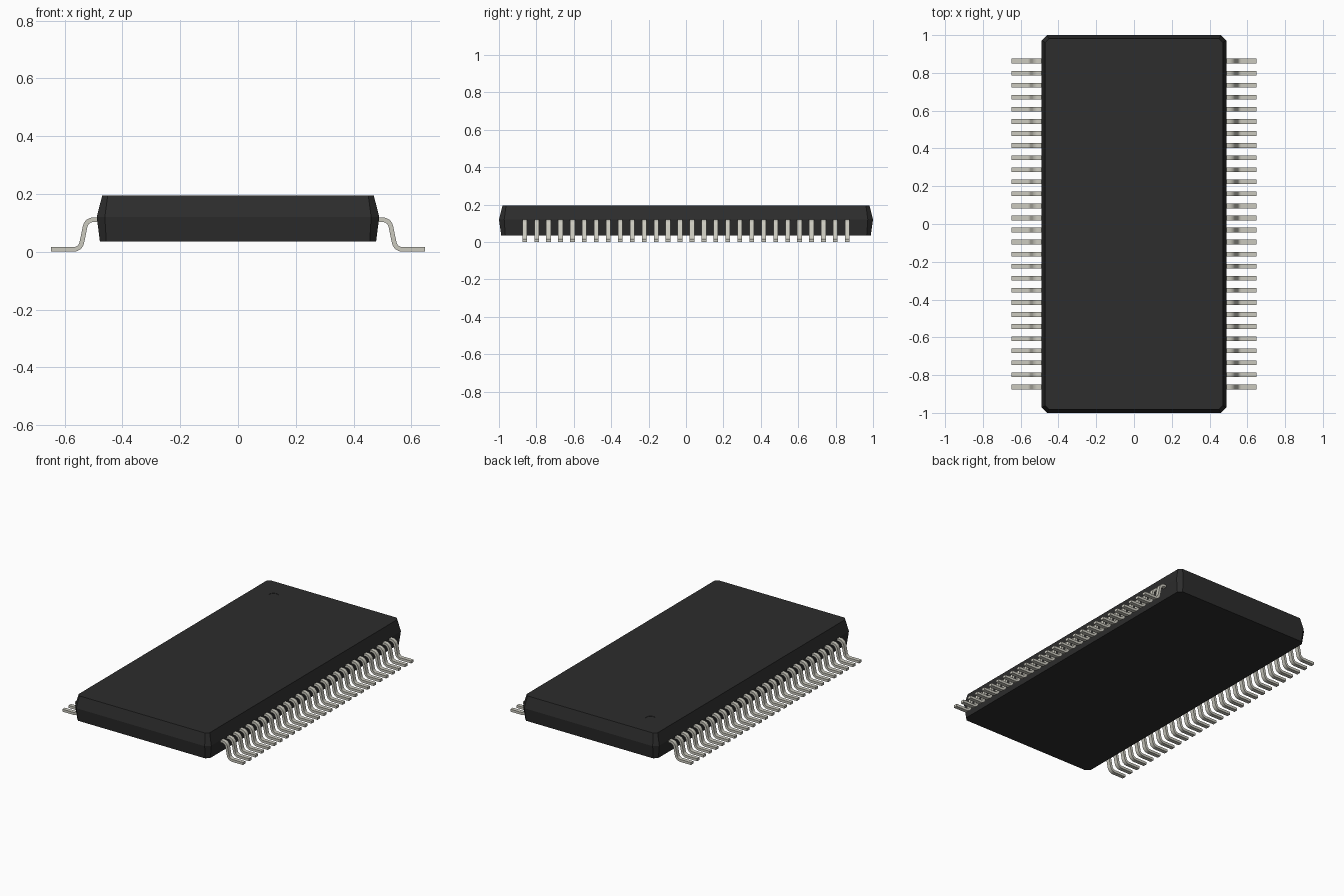
import bpy
import bmesh
from math import cos, sin, radians
from mathutils import Vector

cube = bpy.data.objects.get("Cube")
if cube:
    bpy.data.objects.remove(cube, do_unlink=True)


def make_material(name, rgb):
    mat = bpy.data.materials.new(name)
    mat.use_nodes = True
    mat.diffuse_color = (*rgb, 1)
    bsdf = next(n for n in mat.node_tree.nodes if n.type == "BSDF_PRINCIPLED")
    bsdf.inputs["Base Color"].default_value = (*rgb, 1)
    bsdf.inputs["Roughness"].default_value = 0.6
    return mat


def make_object(name, bm, mat):
    bmesh.ops.recalc_face_normals(bm, faces=bm.faces)
    mesh = bpy.data.meshes.new(name)
    bm.to_mesh(mesh)
    bm.free()
    mesh.materials.append(mat)
    obj = bpy.data.objects.new(name, mesh)
    bpy.context.collection.objects.link(obj)
    return obj


def activate(obj):
    bpy.ops.object.select_all(action="DESELECT")
    obj.select_set(True)
    bpy.context.view_layer.objects.active = obj


def skin(bm, rings):
    """Join matching closed rings with quads and cap both ends."""
    loops = [[bm.verts.new(p) for p in ring] for ring in rings]
    n = len(loops[0])
    for a, b in zip(loops, loops[1:]):
        for i in range(n):
            j = (i + 1) % n
            bm.faces.new((a[i], a[j], b[j], b[i]))
    bm.faces.new(loops[0])
    bm.faces.new(loops[-1])


black = make_material("black plastic", (0.026, 0.026, 0.026))
metal = make_material("pale metal", (0.60, 0.59, 0.52))


# Moulded body: chamfered rectangles, widest at the parting line
def body_ring(hx, hy, z, c):
    return [(hx - c, -hy, z), (hx, c - hy, z), (hx, hy - c, z), (hx - c, hy, z),
            (c - hx, hy, z), (-hx, hy - c, z), (-hx, c - hy, z), (c - hx, -hy, z)]


bm = bmesh.new()
skin(bm, [body_ring(0.478, 0.988, 0.035, 0.022),
          body_ring(0.489, 1.0, 0.12, 0.028),
          body_ring(0.47, 0.981, 0.195, 0.019)])
body = make_object("body", bm, black)

# Shallow round dimple marking the first lead
bm = bmesh.new()
bmesh.ops.create_cone(bm, cap_ends=True, segments=24, radius1=0.03, radius2=0.03, depth=0.01)
bmesh.ops.translate(bm, vec=(-0.32, 0.82, 0.198), verts=bm.verts)
cutter = make_object("dimple_cutter", bm, black)
cutter.hide_render = True
cut = body.modifiers.new("dimple", "BOOLEAN")
cut.operation = "DIFFERENCE"
cut.solver = "EXACT"
cut.object = cutter
activate(body)
bpy.ops.object.modifier_apply(modifier=cut.name)
bpy.data.objects.remove(cutter, do_unlink=True)

# Gull-wing lead: centre line with normals, swept as a flat strip
half_t, half_w, bend, lean, steps = 0.008, 0.0125, 0.03, 12, 6
z_shoulder, z_foot = 0.111, half_t
path = [(Vector((0.46, z_shoulder)), Vector((0, 1)))]
for i in range(steps + 1):
    a = radians(90 - (90 - lean) * i / steps)
    n = Vector((cos(a), sin(a)))
    path.append((Vector((0.50, z_shoulder - bend)) + bend * n, n))
for i in range(steps + 1):
    a = radians(lean + (90 - lean) * i / steps)
    n = Vector((cos(a), sin(a)))
    path.append((Vector((0.57, z_foot + bend)) - bend * n, n))
path.append((Vector((0.648, z_foot)), Vector((0, 1))))

count, pitch = 28, 0.0639
y0 = -pitch * (count - 1) / 2
rings = []
for p, n in path:
    hi, lo = p + n * half_t, p - n * half_t
    rings.append([(hi.x, y0 - half_w, hi.y), (hi.x, y0 + half_w, hi.y),
                  (lo.x, y0 + half_w, lo.y), (lo.x, y0 - half_w, lo.y)])
bm = bmesh.new()
skin(bm, rings)
leads = make_object("leads", bm, metal)
activate(leads)
bpy.ops.object.shade_smooth_by_angle(angle=radians(30))

# Repeat along the long side and mirror to the other side
row = leads.modifiers.new("row", "ARRAY")
row.count = count
row.use_relative_offset = False
row.use_constant_offset = True
row.constant_offset_displace = (0, pitch, 0)
mirror = leads.modifiers.new("both sides", "MIRROR")
mirror.use_axis = (True, False, False)
mirror.use_mirror_merge = False
